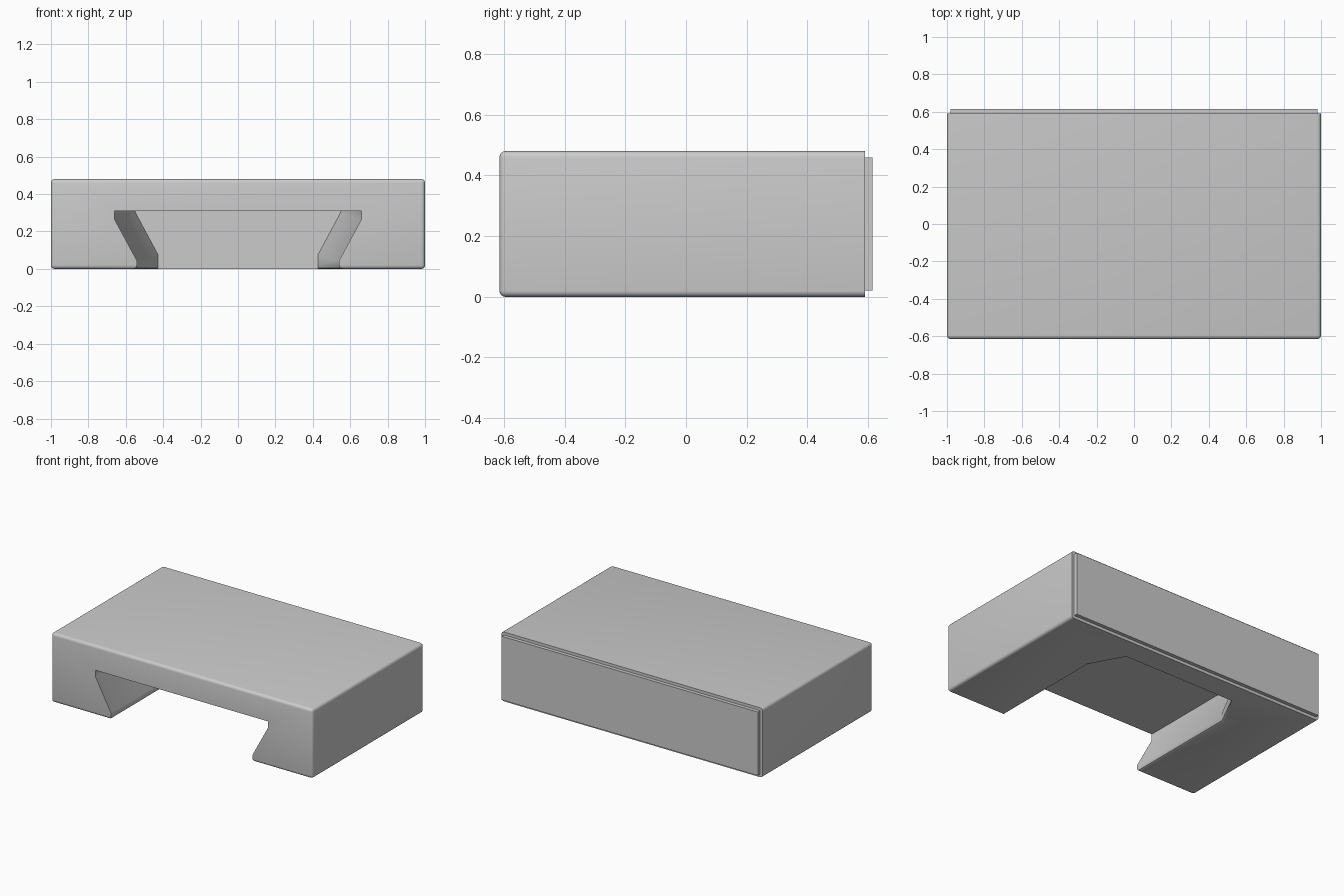
import bpy, bmesh

if "Cube" in bpy.data.objects:
    bpy.data.objects.remove(bpy.data.objects["Cube"])

BACK = 0.59


def finish(bm, name):
    bmesh.ops.recalc_face_normals(bm, faces=bm.faces[:])
    mesh = bpy.data.meshes.new(name)
    bm.to_mesh(mesh)
    bm.free()
    obj = bpy.data.objects.new(name, mesh)
    bpy.context.collection.objects.link(obj)
    return obj


# Block with rounded edges everywhere except around the back face
bm = bmesh.new()
bmesh.ops.create_cube(bm, size=1)
for v in bm.verts:
    v.co = (v.co.x * 2, BACK if v.co.y > 0 else -0.615, 0.48 if v.co.z > 0 else 0)
edges = [e for e in bm.edges if not all(v.co.y > 0 for v in e.verts)]
bmesh.ops.bevel(bm, geom=edges, offset=0.02, segments=4, profile=0.5, affect='EDGES')

# Stepped panel raised from the back face
bm.faces.ensure_lookup_table()
back = max(bm.faces, key=lambda f: f.calc_center_median().y)
bmesh.ops.inset_region(bm, faces=[back], thickness=0.0205, use_even_offset=True)
panel = bmesh.ops.extrude_face_region(bm, geom=[back])
bmesh.ops.delete(bm, geom=[back], context='FACES_ONLY')
for v in [g for g in panel['geom'] if isinstance(g, bmesh.types.BMVert)]:
    v.co.y = 0.615
    v.co.x = 0.98 if v.co.x > 0 else -0.98
    v.co.z = 0.46 if v.co.z > 0.24 else 0.02
for v in bm.verts:
    if abs(v.co.y - BACK) < 1e-4 and abs(v.co.x) < 0.985 and 0.015 < v.co.z < 0.465:
        v.co.x = 0.98 if v.co.x > 0 else -0.98
        v.co.z = 0.46 if v.co.z > 0.24 else 0.02
bmesh.ops.remove_doubles(bm, verts=bm.verts[:], dist=0.0005)
block = finish(bm, "dovetail_block")

# Dovetail slot cutter: straight channel that narrows towards its closed end
wide = [(0.66, 0.31), (0.66, 0.265), (0.541, 0.045), (0.541, 0.018),
        (0.546, 0.006), (0.56, 0.0), (0.56, -0.1)]
narrow = [(0.55, 0.31), (0.548, 0.30), (0.427, 0.075), (0.427, 0.018),
          (0.427, 0.006), (0.427, 0.0), (0.427, -0.1)]
bm = bmesh.new()
rings = []
for y, half in ((-0.8, wide), (0.20, wide), (0.435, narrow)):
    outline = half + [(-x, z) for x, z in reversed(half)]
    rings.append([bm.verts.new((x, y, z)) for x, z in outline])
for a, b in zip(rings, rings[1:]):
    for i in range(len(a)):
        j = (i + 1) % len(a)
        bm.faces.new((a[i], a[j], b[j], b[i]))
bm.faces.new(rings[0])
bm.faces.new(rings[-1])
cutter = finish(bm, "slot_cutter")
cutter.hide_render = True

# Cut the slot, then smooth the rounded edges
mod = block.modifiers.new("slot", 'BOOLEAN')
mod.operation = 'DIFFERENCE'
mod.solver = 'EXACT'
mod.object = cutter
bpy.context.view_layer.objects.active = block
block.select_set(True)
bpy.ops.object.modifier_apply(modifier=mod.name)
bpy.data.objects.remove(cutter)
bpy.ops.object.shade_smooth_by_angle(angle=0.52)
